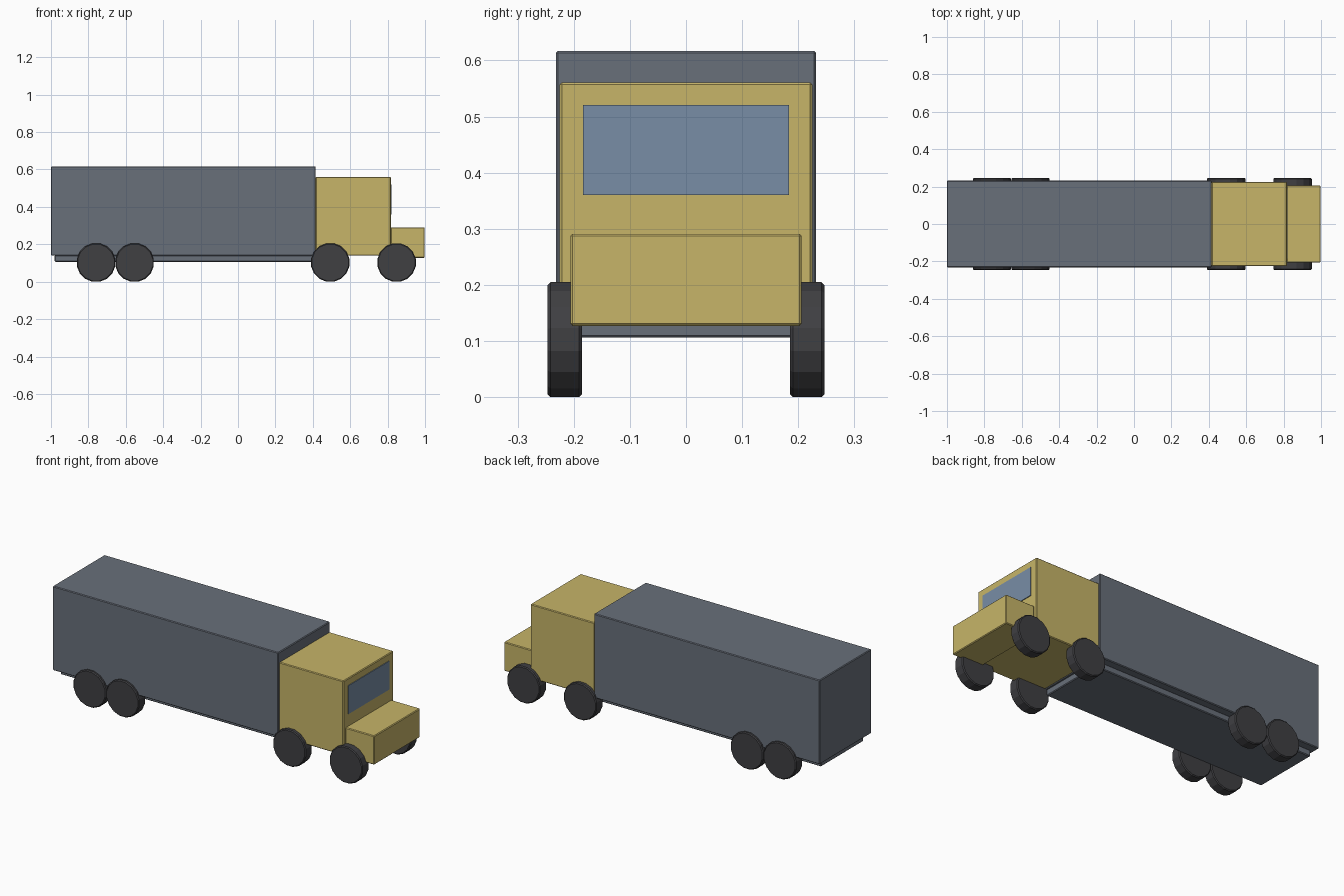
import bpy
import math

if "Cube" in bpy.data.objects:
    bpy.data.objects.remove(bpy.data.objects["Cube"])


def material(name, rgb):
    mat = bpy.data.materials.new(name)
    mat.diffuse_color = (*rgb, 1.0)
    mat.use_nodes = True
    mat.node_tree.nodes["Principled BSDF"].inputs["Base Color"].default_value = mat.diffuse_color
    return mat


slate = material("slate_paint", (0.14, 0.16, 0.195))
tan = material("tan_paint", (0.57, 0.46, 0.14))
glass = material("window_glass", (0.19, 0.27, 0.38))
rubber = material("tyre_rubber", (0.05, 0.05, 0.055))


def chamfer(obj, width):
    mod = obj.modifiers.new("edge_chamfer", 'BEVEL')
    mod.width = width
    mod.segments = 1
    mod.limit_method = 'ANGLE'
    mod.angle_limit = math.radians(40)


def box(name, x, half_width, z, mat, bevel=0.004):
    """Box spanning x and z ranges, symmetric across y = 0."""
    bpy.ops.mesh.primitive_cube_add(
        size=1, location=((x[0] + x[1]) / 2, 0, (z[0] + z[1]) / 2))
    obj = bpy.context.object
    obj.name = name
    obj.scale = (x[1] - x[0], 2 * half_width, z[1] - z[0])
    bpy.ops.object.transform_apply(location=False, rotation=False, scale=True)
    obj.data.materials.append(mat)
    if bevel:
        chamfer(obj, bevel)
    return obj


# Body
box("cargo_box", (-1.0, 0.415), 0.232, (0.14, 0.617), slate)
box("chassis", (-0.98, 0.405), 0.19, (0.106, 0.142), slate)
box("cab", (0.415, 0.818), 0.225, (0.14, 0.561), tan)
box("hood", (0.816, 0.998), 0.206, (0.127, 0.291), tan)
box("windshield", (0.81, 0.822), 0.184, (0.36, 0.521), glass, 0)

# Wheels: sixteen flat sides, resting on a flat
SIDES = 16
RADIUS = 0.1045
HEIGHT = RADIUS * math.cos(math.pi / SIDES)
for i, x in enumerate((-0.759, -0.553, 0.493, 0.848)):
    for side, y in (("right", -0.216), ("left", 0.216)):
        bpy.ops.mesh.primitive_cylinder_add(
            vertices=SIDES, radius=RADIUS, depth=0.061)
        wheel = bpy.context.object
        wheel.name = f"wheel_{side}_{i + 1}"
        # Put a flat at the bottom, then turn the axle along y
        wheel.rotation_euler = (0, 0, math.pi / SIDES)
        bpy.ops.object.transform_apply(location=False, rotation=True, scale=False)
        wheel.rotation_euler = (math.pi / 2, 0, 0)
        bpy.ops.object.transform_apply(location=False, rotation=True, scale=False)
        wheel.location = (x, y, HEIGHT)
        wheel.data.materials.append(rubber)
        chamfer(wheel, 0.005)
